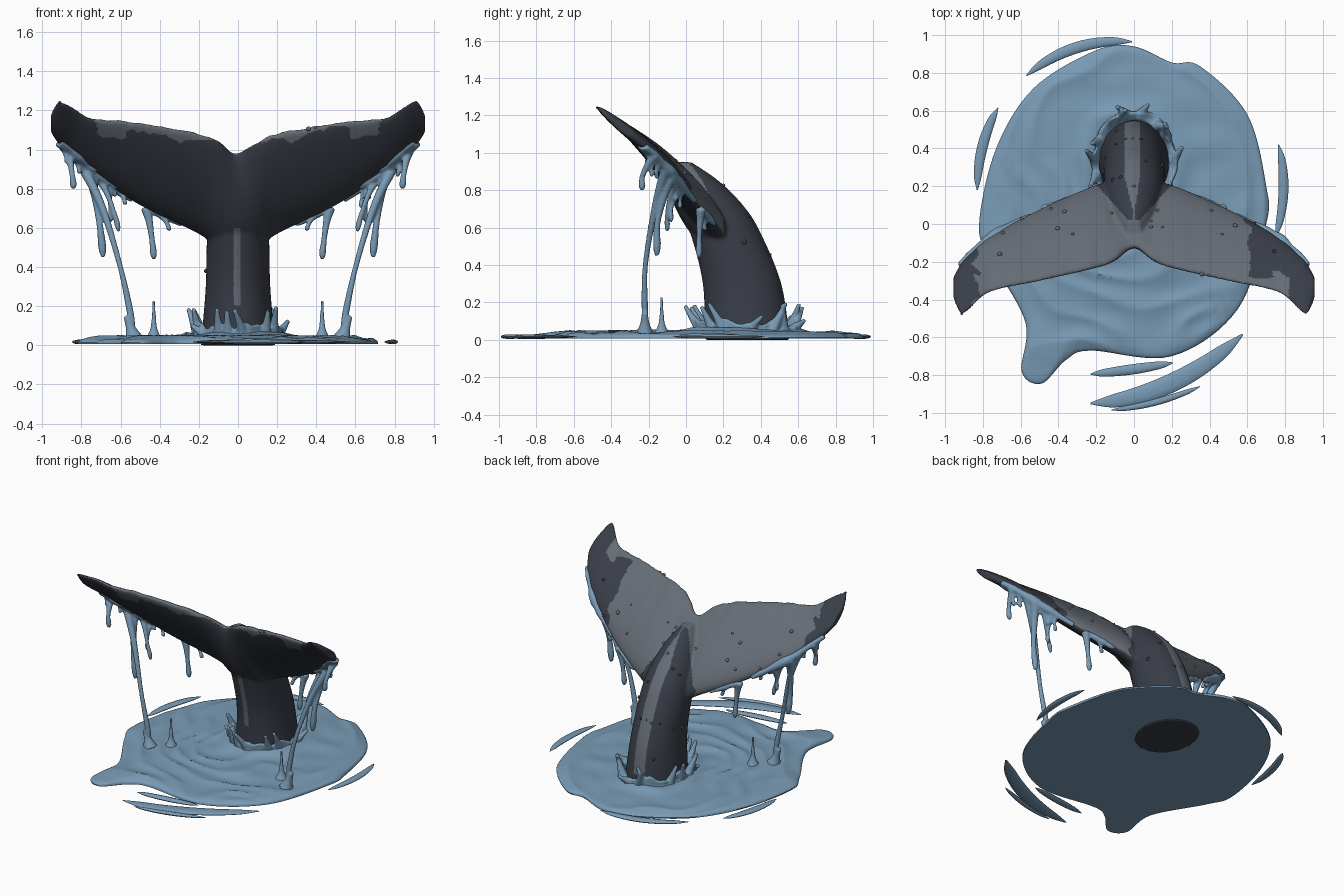
import bpy, bmesh, math, random
from mathutils import Vector, noise

if "Cube" in bpy.data.objects:
    bpy.data.objects.remove(bpy.data.objects["Cube"])

random.seed(4)


def material(name, rgb):
    m = bpy.data.materials.new(name)
    m.diffuse_color = (*rgb, 1)
    m.use_nodes = True
    m.node_tree.nodes["Principled BSDF"].inputs["Base Color"].default_value = m.diffuse_color
    return m


DARK = material("dark_skin", (0.041, 0.047, 0.063))
GREY = material("grey_skin", (0.130, 0.150, 0.175))
WATER = material("water_blue", (0.190, 0.325, 0.460))


def spline(pts, sub=6, closed=False):
    """Catmull-Rom through tuples of any length."""
    n, out = len(pts), []
    get = (lambda i: pts[i % n]) if closed else (lambda i: pts[max(0, min(n - 1, i))])
    for i in range(n if closed else n - 1):
        a, b, c, d = (get(i + k) for k in (-1, 0, 1, 2))
        for s in range(sub):
            t = s / sub
            out.append(tuple(0.5 * (2 * q + (r - p) * t + (2 * p - 5 * q + 4 * r - w) * t * t
                                    + (3 * q - p - 3 * r + w) * t ** 3)
                             for p, q, r, w in zip(a, b, c, d)))
    if not closed:
        out.append(tuple(pts[-1]))
    return out


def loft(bm, rings, closed=False):
    vs = [[bm.verts.new(p) for p in r] for r in rings]
    n = len(vs[0])
    for i in range(len(vs) if closed else len(vs) - 1):
        a, b = vs[i], vs[(i + 1) % len(vs)]
        for j in range(n):
            bm.faces.new((a[j], a[(j + 1) % n], b[(j + 1) % n], b[j]))
    if not closed:
        bm.faces.new(vs[0])
        bm.faces.new(vs[-1])


def tube(bm, pts, ref=(0.25, 0.95, 0.1), flat=1.0, n=10):
    """Tapered tube; each point is (x, y, z, radius)."""
    path = spline(pts)
    rings = []
    for i, p in enumerate(path):
        t = Vector(path[min(i + 1, len(path) - 1)][:3]) - Vector(path[max(i - 1, 0)][:3])
        t.normalize()
        u = t.cross(Vector(ref)).normalized()
        v = u.cross(t)
        r = max(p[3], 0.002)
        rings.append([Vector(p[:3]) + u * r * math.cos(k * math.tau / n)
                      + v * r * flat * math.sin(k * math.tau / n) for k in range(n)])
    loft(bm, rings)


def finish(name, bm, mats, voxel=0, smooth=0, angle=50):
    bmesh.ops.recalc_face_normals(bm, faces=bm.faces[:])
    me = bpy.data.meshes.new(name)
    bm.to_mesh(me)
    bm.free()
    ob = bpy.data.objects.new(name, me)
    bpy.context.collection.objects.link(ob)
    if voxel:
        m = ob.modifiers.new("fuse", 'REMESH')
        m.mode, m.voxel_size = 'VOXEL', voxel
        m = ob.modifiers.new("soften", 'SMOOTH')
        m.factor, m.iterations = 0.5, smooth
        dg = bpy.context.evaluated_depsgraph_get()
        me = bpy.data.meshes.new_from_object(ob.evaluated_get(dg))
        ob.modifiers.clear()
        ob.data = me
    me.materials.clear()
    for m in mats:
        me.materials.append(m)
    me.polygons.foreach_set("use_smooth", [True] * len(me.polygons))
    me.set_sharp_from_angle(angle=math.radians(angle))
    return ob


# --- whale tail: stalk of horizontal rings (z, front y, back y, half width)
bm = bmesh.new()
stalk = [(0, .10, .555, .19), (.3, .09, .51, .165), (.58, .02, .395, .158), (.72, -.04, .305, .14),
         (.85, -.08, .175, .095), (.95, -.10, .03, .035)]
loft(bm, [[(w * math.cos(a), (f + b) / 2 + (b - f) / 2 * math.sin(a), z)
           for a in (k * math.tau / 40 for k in range(40))] for z, f, b, w in spline(stalk)])
# flukes: stations (x, leading y, z, trailing y, z), mirrored
half = [(0, .16, .50, -.12, .98), (.1, .20, .50, -.19, 1.04), (.2, .195, .575, -.23, 1.08),
        (.5, .07, .72, -.30, 1.135), (.76, -.07, .89, -.36, 1.165),
        (.88, -.17, 1.0, -.46, 1.24), (.92, -.215, 1.035, -.475, 1.245), (.955, -.28, 1.09, -.40, 1.18)]


def thickness(x):
    return .022 + .062 * (1 - abs(x) / .96) ** .8


rings = []
for x, ly, lz, ty, tz in spline([(-s[0], *s[1:]) for s in half[:0:-1]] + half, 8):
    th = thickness(x)
    tz += .012 * noise.noise((x * 14, 0, 0))
    mid, c = Vector((x, (ly + ty) / 2, (lz + tz) / 2)), Vector((0, (ly - ty) / 2, (lz - tz) / 2))
    nrm = Vector((0, -c.z, c.y)).normalized()
    rings.append([mid + c * math.cos(a) + nrm * th * math.sin(a) * (1 + .3 * math.cos(a))
                  for a in (k * math.tau / 32 for k in range(32))])
loft(bm, rings)
tail = finish("whale_tail", bm, [DARK, GREY], voxel=.009, smooth=7, angle=70)

# grey markings chosen by position and facing
for p in tail.data.polygons:
    c, nr = p.center, p.normal
    x, y, z, ax = c.x, c.y, c.z, abs(c.x)
    up = nr.y * .74 + nr.z * .68
    wob = .05 * noise.noise(c * 9) + .03 * noise.noise(c * 23)
    grey = False
    if up > .05:
        if y > .02 and ax < .03 + (y - .02) * .9 or z < .5 or y > .2:
            wide = min(1, max(.15, (y - .05) / .2))
            grey = -.05 * wide < x < .032 * wide and z > .1
        elif x > 0:
            grey = x < .61 + wob or (y < -.28 + wob and x < .82)
        else:
            grey = x > -.83 + wob
    elif z > .95 and .12 < ax < .73:
        deep = .085 if .57 < ax < .72 else .03
        grey = z > 1.045 + .165 * ax - deep + wob * .6
    elif nr.y < -.5 and .2 < z < .6:
        grey = -.02 < x < .01
    p.material_index = int(grey)

# --- beads of water clinging to the skin
beads = [bmesh.new(), bmesh.new()]
faces = [p for p in tail.data.polygons if p.center.z > .2 and .05 < p.normal.z < .75]
for p in random.sample(faces, 32):
    b = beads[p.material_index]
    new = bmesh.ops.create_icosphere(b, subdivisions=2, radius=random.uniform(.006, .013))["verts"]
    bmesh.ops.translate(b, verts=new, vec=p.center)
finish("dark_beads", beads[0], [DARK])
finish("grey_beads", beads[1], [GREY])

# --- water pool: one closed outline scaled inward, with ripples round the stalk
outline = [(0, .94), (.2, .855), (.35, .835), (.6, .58), (.7, .2), (.7, 0), (.55, -.45), (.2, -.7),
           (-.23, -.67), (-.36, -.72), (-.49, -.845), (-.595, -.78), (-.575, -.52), (-.76, -.18),
           (-.82, 0), (-.73, .4), (-.53, .72), (-.2, .92)]
edge = spline(outline, 9, True)
CX, CY = -.03, .05


def scaled(f):
    return [(CX + (x - CX) * f, CY + (y - CY) * f) for x, y in edge]


def pool_height(x, y, f):
    d, a = math.hypot(x, (y - .33) * .9), math.atan2(y - .33, x)
    bend = 5 * noise.noise((x * 2.5, y * 2.5, 0))
    wave = .013 * (1 - abs(math.sin(19 * d + .8 * math.sin(2 * a + 1) + bend))) - .004
    wave += .009 * noise.noise((x * 4, y * 7, 3))
    return .014 + (.029 + wave) * math.sqrt(max(0, 1 - f ** 14)) + .018 * math.exp(-((d - .24) / .06) ** 2)


rings = []
for i in range(1, 57):
    f = 1 - (1 - i / 56) ** 1.3
    rings.append([(x, y, pool_height(x, y, f)) for x, y in scaled(f)])
for f in (.998, .02):
    rings.append([(x, y, .006) for x, y in scaled(f)])
bm = bmesh.new()
loft(bm, rings)
finish("water_pool", bm, [WATER], angle=38)

# --- loose ripple crescents round the pool: two ends, outward bulge, half width
bm = bmesh.new()
for x0, y0, x1, y1, bulge, r in ((-.57, .785, -.01, .965, .06, .03), (-.83, .18, -.72, .615, .03, .028),
                                 (.765, .42, .75, -.07, .035, .026), (.575, -.585, -.23, -.95, .08, .05),
                                 (.35, -.86, -.12, -.985, .02, .018), (-.23, -.795, .205, -.735, .005, .027)):
    a, b = Vector((x0, y0)), Vector((x1, y1))
    out = ((a + b) / 2).normalized() * bulge
    path = []
    for k in range(9):
        q = a.lerp(b, k / 8) + out * (1 - (k / 4 - 1) ** 2)
        path.append((q.x, q.y, .017, r * (.1 + .9 * math.sin(math.pi * k / 8) ** .5)))
    tube(bm, path, (0, 0, 1), .012 / r)
finish("ripple_crescents", bm, [WATER])


# --- water film and strands falling from both flukes
def rim(x, back=0.0):
    """Point on the underside of the fluke, a fraction back from its leading edge."""
    for a, b in zip(half, half[1:]):
        if a[0] <= x <= b[0]:
            t = (x - a[0]) / (b[0] - a[0])
            ly, lz, ty, tz = (p + (q - p) * t for p, q in zip(a[1:], b[1:]))
            off = thickness(x) * math.sqrt(back) * 1.5 + .004
            return ly + (ty - ly) * back - off * .74, lz + (tz - lz) * back - off * .68


def strand(bm, s, x0, x1, y1, z1, r):
    """Thins out while falling from the rim at x0, with a small bulb near the end."""
    y0, z0 = rim(x0)
    pts = []
    for t, w, k in ((0, 0, 1.6), (.25, .4, 1.1), (.6, .75, .8), (.88, .95, 1), (1, 1, .5)):
        pts.append((s * (x0 + (x1 - x0) * w), y0 + (y1 - y0) * min(1, w * 1.3), z0 + (z1 - z0) * t, r * k))
    tube(bm, pts)


bm = bmesh.new()
for s in (-1, 1):
    for lo, hi, back, size in ((.54, .92, 0, .03), (.62, .91, .08, .03), (.72, .90, .17, .022),
                               (.29, .48, 0, .02)):                                 # film on the edge
        path = []
        for k in range(9):
            x = lo + (hi - lo) * k / 8
            path.append((s * x, *rim(x, back), size * (.35 + .5 * math.sin(math.pi * k / 8)
                                                       + .3 * random.random())))
        tube(bm, path)
    strand(bm, s, .80, .535, -.22, .05, .018)                                       # long strand
    tube(bm, [(s * (.53 + .02 * k), -.22, .03 + .06 * k, .05 / (1 + k)) for k in range(3)])
    for x0, x1, y1, z1, r in ((.87, .84, -.235, .80, .018), (.76, .69, -.155, .45, .021),
                              (.72, .61, -.10, .58, .015), (.66, .65, -.08, .63, .014),
                              (.47, .43, .07, .44, .018), (.39, .35, .10, .585, .014)):
        strand(bm, s, x0, x1, y1, z1, r)
    for _ in range(6):                                                              # short drips
        x = random.uniform(.58, .9)
        strand(bm, s, x, x - .02, rim(x)[0] - .02, rim(x)[1] - random.uniform(.05, .12), .013)
    tube(bm, [(s * .43, -.13, .03 + .05 * k, .045 / (1 + k * 1.3)) for k in range(5)])  # rebound spike
finish("falling_water", bm, [WATER], voxel=.0075, smooth=2, angle=80)

# --- splash collar and spikes where the stalk leaves the pool
bm = bmesh.new()


def around(a, k, z):
    return (.187 * k * math.cos(a), .325 + .228 * k * math.sin(a), z)


collar = []
for i in range(80):
    a = i * math.tau / 80
    h = .085 + .06 * noise.noise((3 * math.cos(a), 3 * math.sin(a), 1))
    k = 1.12 + .12 * noise.noise((2.5 * math.cos(a), 2.5 * math.sin(a), 7))
    collar.append([around(a, k + .2, .03), around(a, k + .05, .06), around(a, k + .07, h),
                   around(a, k + .01, h + .01), around(a, 1.0, .07), around(a, .95, .03)])
loft(bm, collar, True)
for i in range(15):
    a = (i + random.uniform(-.45, .45)) * math.tau / 15
    reach, h, turn = random.uniform(1.25, 1.5), random.uniform(.10, .20), random.uniform(-.12, .12)
    tube(bm, [(*around(a + turn * k, 1.08 + (reach - 1.08) * k / 2, .05 + (h - .05) * k / 2),
               (.034, .02, .011)[k]) for k in range(3)], ref=(.1, .2, .97))
finish("splash_crown", bm, [WATER], voxel=.0075, smooth=2, angle=80)
